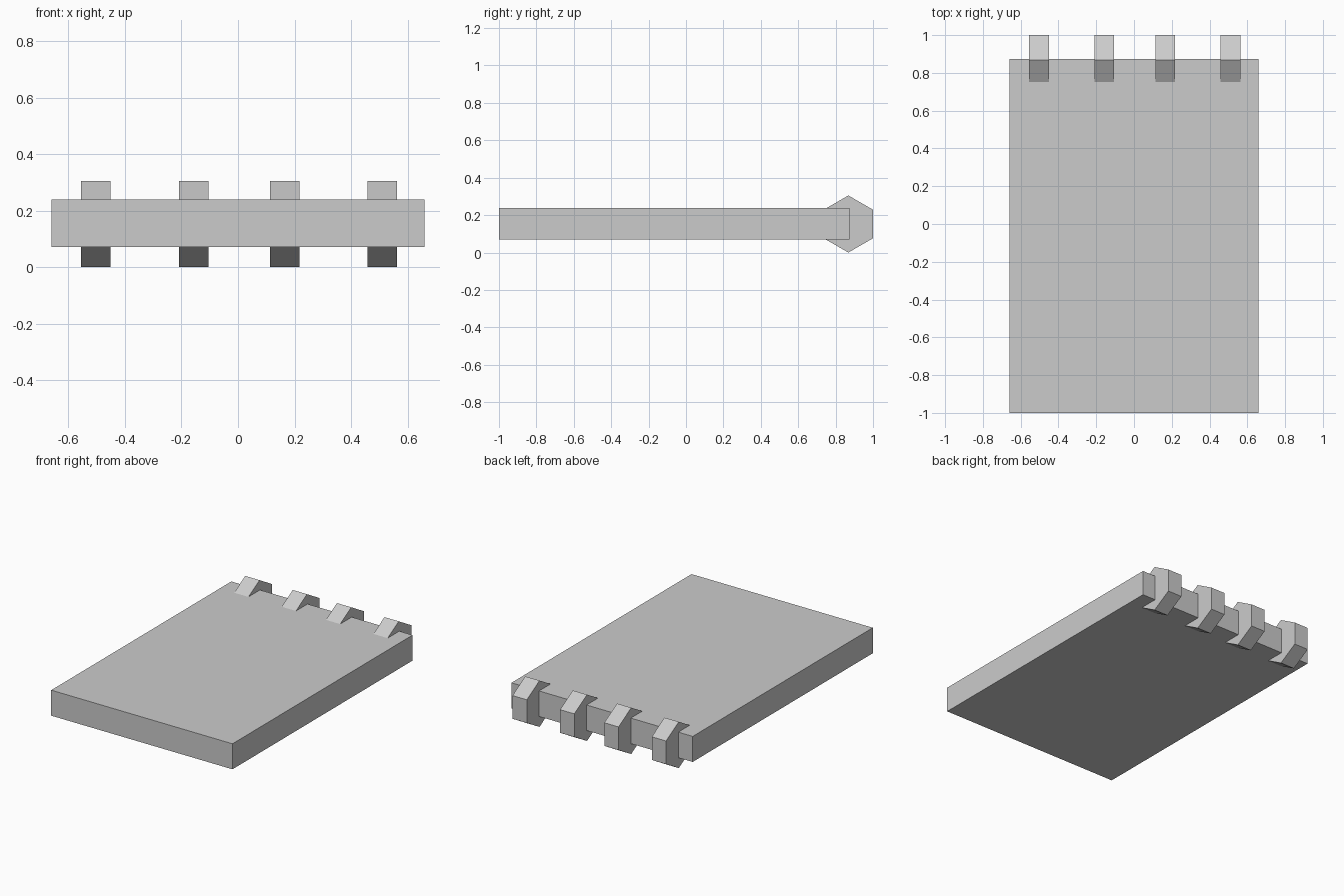
import bpy
import bmesh
from math import pi
from mathutils import Matrix, Vector

cube = bpy.data.objects.get("Cube")
if cube:
    bpy.data.objects.remove(cube, do_unlink=True)

# Single flat grey
grey = bpy.data.materials.new("light_grey")
grey.use_nodes = True
colour = (0.6, 0.6, 0.6, 1)
grey.diffuse_color = colour
grey.node_tree.nodes["Principled BSDF"].inputs["Base Color"].default_value = colour


def add_object(name, bm, location):
    mesh = bpy.data.meshes.new(name)
    bmesh.ops.recalc_face_normals(bm, faces=bm.faces)
    bm.to_mesh(mesh)
    bm.free()
    mesh.materials.append(grey)
    obj = bpy.data.objects.new(name, mesh)
    obj.location = location
    bpy.context.collection.objects.link(obj)


# Flat slab
bm = bmesh.new()
bmesh.ops.create_cube(bm, size=1)
bmesh.ops.scale(bm, vec=Vector((1.32, 1.873, 0.168)), verts=bm.verts)
add_object("slab", bm, (0, -0.0635, 0.1545))

# Hexagonal knuckles along the back edge, points up and down
for number, x in enumerate((-0.503, -0.157, 0.165, 0.511), 1):
    bm = bmesh.new()
    bmesh.ops.create_cone(bm, cap_ends=True, segments=6, radius1=0.1525,
                          radius2=0.1525, depth=0.104)
    bmesh.ops.rotate(bm, verts=bm.verts, matrix=Matrix.Rotation(pi / 2, 3, "Y"))
    # Turn a corner to the top if the cone starts with a flat there
    if max(v.co.z for v in bm.verts) < 0.15:
        bmesh.ops.rotate(bm, verts=bm.verts, matrix=Matrix.Rotation(pi / 6, 3, "X"))
    add_object(f"hinge_knuckle_{number}", bm, (x, 0.868, 0.1525))
